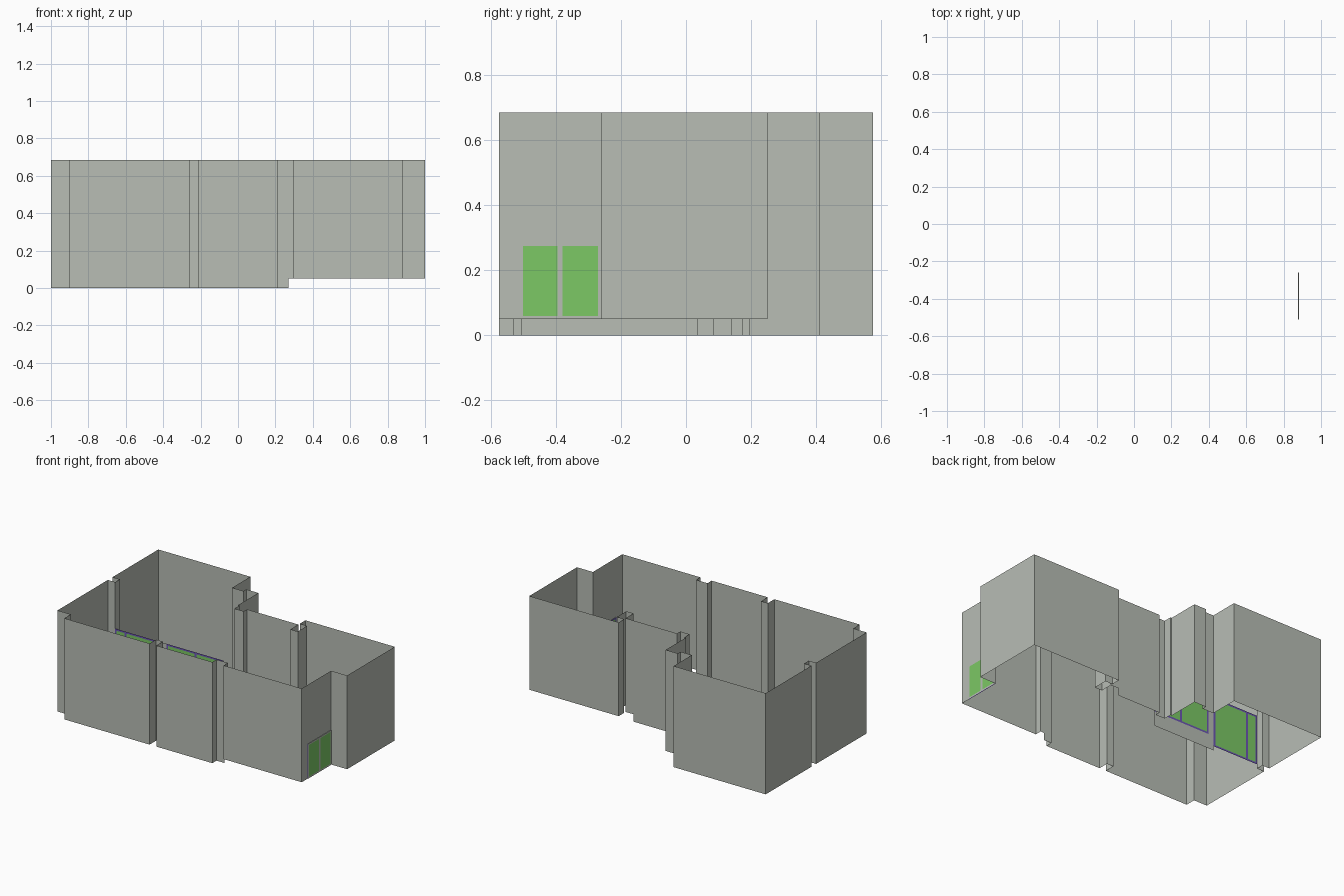
import bpy

if "Cube" in bpy.data.objects:
    bpy.data.objects.remove(bpy.data.objects["Cube"])

TOP, STEP = 0.685, 0.05


def material(name, rgb):
    m = bpy.data.materials.new(name)
    m.diffuse_color = (*rgb, 1)
    m.use_nodes = True
    m.node_tree.nodes["Principled BSDF"].inputs["Base Color"].default_value = m.diffuse_color
    return m


GREY = material("wall_grey", (0.48, 0.51, 0.46))
GREEN = material("glass_green", (0.20, 0.58, 0.13))
PURPLE = material("frame_purple", (0.15, 0.09, 0.45))


def sheet(name, quads, mats):
    """quads: list of (four corners, material index)"""
    verts, faces = [], []
    for q, _ in quads:
        faces.append(tuple(range(len(verts), len(verts) + 4)))
        verts += q
    me = bpy.data.meshes.new(name)
    me.from_pydata(verts, [], faces)
    for m in mats:
        me.materials.append(m)
    for p, (_, i) in zip(me.polygons, quads):
        p.material_index = i
    ob = bpy.data.objects.new(name, me)
    bpy.context.collection.objects.link(ob)
    return ob


def upright(a, b, z0, z1):
    return [(*a, z0), (*b, z0), (*b, z1), (*a, z1)]


def glazing(name, place, panes, u0, u1, z0, z1, rail, frame):
    """Flat framed window; place maps a distance along the wall to (x, y)."""
    us = [u0] + [u for p in panes for u in p] + [u1]
    zs = [z0, z0 + rail, z1 - rail, z1]
    quads = []
    for i in range(len(us) - 1):
        for j in range(3):
            glass = i % 2 == 1 and j == 1
            quads.append((upright(place(us[i]), place(us[i + 1]), zs[j], zs[j + 1]), int(glass)))
    return sheet(name, quads, [frame, GREEN])


# room outline, counter-clockwise, with pillar recesses
outline = [
    (-0.9, -0.575), (-0.26, -0.575), (-0.26, -0.505), (-0.21, -0.505), (-0.21, -0.575),
    (0.21, -0.575), (0.21, -0.53), (0.27, -0.53), (0.295, -0.53), (0.295, -0.575),
    (0.88, -0.575), (0.88, -0.51), (0.88, -0.26), (1, -0.26), (1, 0.25),
    (0.33, 0.25), (0.33, 0.19), (0.385, 0.19), (0.385, 0.09), (0.33, 0.09),
    (0.33, 0.175), (0.27, 0.175), (-0.055, 0.175), (-0.055, 0.14), (-0.125, 0.14),
    (-0.125, 0.195), (-0.135, 0.195), (-0.135, 0.41), (-0.225, 0.41), (-0.225, 0.38),
    (-0.31, 0.38), (-0.31, 0.575), (-1, 0.575), (-1, 0.085), (-0.945, 0.085),
    (-0.945, 0.035), (-1, 0.035), (-1, -0.505), (-0.9, -0.505),
]
WIN_TOP = 0.285
walls = []
for a, b in zip(outline, outline[1:] + outline[:1]):
    bottom = STEP if min(a[0], b[0]) >= 0.27 else 0
    if a == (0.88, -0.51):          # opening for the side window
        bottom = WIN_TOP
    walls.append((upright(a, b, bottom, TOP), 0))
sheet("outer_walls", walls, [GREY])

# side window: grey outside, purple inside, thin reveal on top
side_panes = [(-0.50, -0.395), (-0.38, -0.27)]
for name, x, mat in (("side_window_outside", 0.883, GREY), ("side_window_inside", 0.878, PURPLE)):
    glazing(name, lambda u, x=x: (x, u), side_panes, -0.51, -0.26, STEP, WIN_TOP, 0.01, mat)
sheet("side_window_head", [([(0.878, -0.51, WIN_TOP), (0.883, -0.51, WIN_TOP),
                             (0.883, -0.26, WIN_TOP), (0.878, -0.26, WIN_TOP)], 0)], [GREY])

# inner glazed partition: doors on the left, window over a sill on the right
Y, HEAD = 0.035, 0.37


def along(u):
    return (u, Y)


glazing("inner_doors", along, [(-0.935, -0.875), (-0.86, -0.615)], -0.945, -0.6, 0.03, HEAD, 0.012, PURPLE)
glazing("inner_window", along, [(-0.55, -0.35), (-0.335, -0.145)], -0.56, -0.135, 0.1, HEAD, 0.012, PURPLE)
sheet("partition_post_and_sill", [
    (upright(along(-0.6), along(-0.56), 0, HEAD), 0),
    (upright(along(-0.56), along(-0.135), 0, 0.1), 0),
], [GREY])
